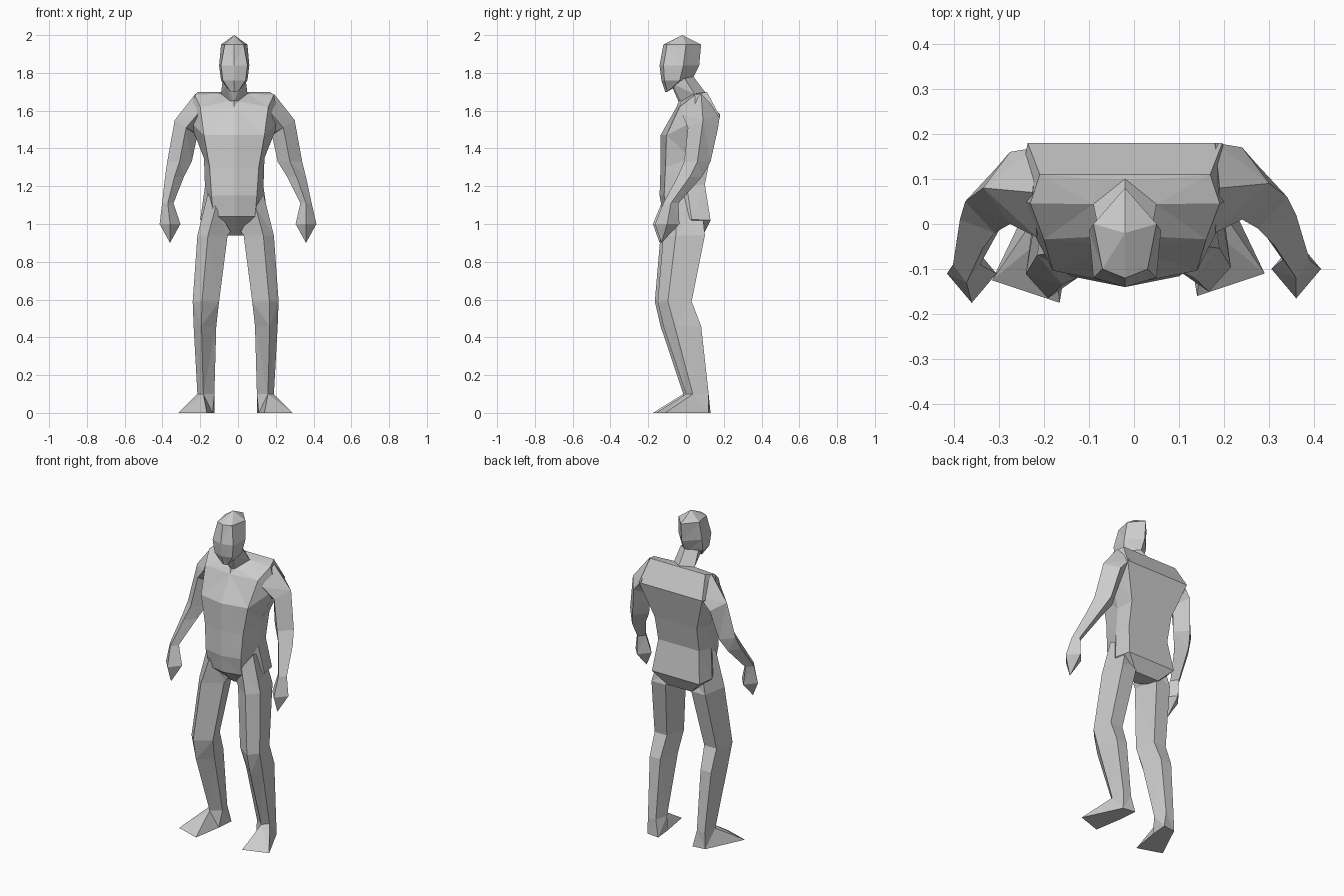
import bpy
import bmesh

CENTRE_X = -.02    # the figure's middle line sits slightly to its right

# Limb cross-sections on a unit square, as (outward, backward) corners
DIAMOND = [(0, -1), (1, 0), (0, 1), (-1, 0)]
PENTAGON = [(.3, -1), (1, -.4), (.7, 1), (-.5, 1), (-1, -.3)]

cube = bpy.data.objects.get("Cube")
if cube:
    bpy.data.objects.remove(cube, do_unlink=True)

grey = bpy.data.materials.new("plain_grey")
grey.use_nodes = True
shade = (.6, .6, .6, 1)
grey.diffuse_color = shade
grey.node_tree.nodes["Principled BSDF"].inputs["Base Color"].default_value = shade


def loft(name, rings):
    """Skin a closed, flat-shaded surface over rings; a single-point ring makes a tip."""
    bm = bmesh.new()
    rows = [[bm.verts.new(point) for point in ring] for ring in rings]
    for upper, lower in zip(rows, rows[1:]):
        count = max(len(upper), len(lower))
        for i in range(count):
            j = (i + 1) % count
            corners = [upper[i % len(upper)], upper[j % len(upper)],
                       lower[j % len(lower)], lower[i % len(lower)]]
            bm.faces.new(list(dict.fromkeys(corners)))
    for end in (rows[0], rows[-1]):
        if len(end) > 2:
            bm.faces.new(end)
    bmesh.ops.triangulate(bm, faces=bm.faces[:])
    bmesh.ops.recalc_face_normals(bm, faces=bm.faces[:])
    mesh = bpy.data.meshes.new(name)
    bm.to_mesh(mesh)
    bm.free()
    mesh.materials.append(grey)
    part = bpy.data.objects.new(name, mesh)
    bpy.context.collection.objects.link(part)


def body_ring(z, front_width, side_width, front, back, rise, square_back):
    """Symmetric cross-section whose back sits higher than its front by rise."""
    if side_width == 0:
        return [(CENTRE_X, front, z)]
    depth = back - front
    half = [(0, front, z),
            (front_width, front + depth * .1, z),
            (side_width, front + depth * .6, z + rise * .8)]
    if square_back:
        half.append((side_width * .9, back, z + rise))
    half.append((0, back, z + rise))
    mirrored = [(-x, y, height) for x, y, height in reversed(half) if x > 0]
    return [(x + CENTRE_X, y, height) for x, y, height in half + mirrored]


def body_part(name, sections, square_back=False):
    loft(name, [body_ring(*section, square_back) for section in sections])


def limb_ring(outline, x, y, z, width, depth, tilt=0):
    """Limb cross-section around a joint, tilted up towards its outer side."""
    if width == 0:
        return [(x, y, z)]
    return [(x + a * width, y + b * depth, z + a * tilt) for a, b in outline]


def limb_pair(name, rings, skew, forward):
    """Loft the left limb, then its mirrored twin with a small change of pose."""
    loft("left_" + name, rings)
    twin = [[(-x - skew(z), y - forward, z) for x, y, z in ring] for ring in rings]
    loft("right_" + name, twin)


# Head: crown, brow, cheeks, jaw, chin
body_part("head", [
    (2, 0, 0, -.02, 0, 0),
    (1.95, .05, .07, -.12, .08, 0),
    (1.84, .07, .08, -.14, .07, 0),
    (1.76, .06, .07, -.13, .03, 0),
    (1.7, .02, .06, -.11, 0, .06),
])

# Neck: under the jaw, then the collar
body_part("neck", [
    (1.74, .04, .06, -.08, .04, .04),
    (1.65, .02, .07, -.04, .1, .05),
])

# Torso: collar, shoulders, chest, ribs, waist, hips, crotch
body_part("torso", [
    (1.65, .02, .07, -.04, .1, .05),
    (1.62, .18, .21, -.05, .11, .08),
    (1.47, .16, .24, -.135, .18, .1),
    (1.3, .13, .16, -.135, .13, .06),
    (1.15, .12, .155, -.14, .1, .06),
    (1.04, .11, .18, -.12, .13, -.02),
    (.94, .03, .09, -.01, .09, 0),
], square_back=True)

# Arms: shoulder, upper arm, elbow, forearm, wrist, knuckles, fingertips
arm_sections = [
    (.18, .08, 1.58, .01, .1, .11),
    (.24, .09, 1.51, .06, .08, .04),
    (.275, .06, 1.33, .065, .07),
    (.31, .02, 1.25, .05, .065),
    (.36, -.08, 1.11, .03, .04),
    (.36, -.1, 1, .055, .065),
    (.36, -.13, .9, 0, 0),
]
arm = [limb_ring(DIAMOND, *section) for section in arm_sections]
limb_pair("arm", arm, lambda z: .035 * min(1, max(0, (z - 1) * 3)), .01)

# Legs: hip, thigh, knee, calf, ankle
leg_sections = [
    (.075, -.01, 1.06, .06, .09, .1),
    (.11, -.01, .94, .08, .11),
    (.145, -.06, .59, .07, .09),
    (.15, -.02, .46, .06, .1),
    (.145, .06, .1, .045, .06),
]
leg = [limb_ring(PENTAGON, *section) for section in leg_sections]

# Sole of the turned-out foot: inner toe, outer toe, heel, instep
leg.append([(.14, -.16, 0), (.29, -.11, 0), (.18, .12, 0), (.1, .13, 0), (.11, .02, 0)])
limb_pair("leg", leg, lambda z: .025, .015)
